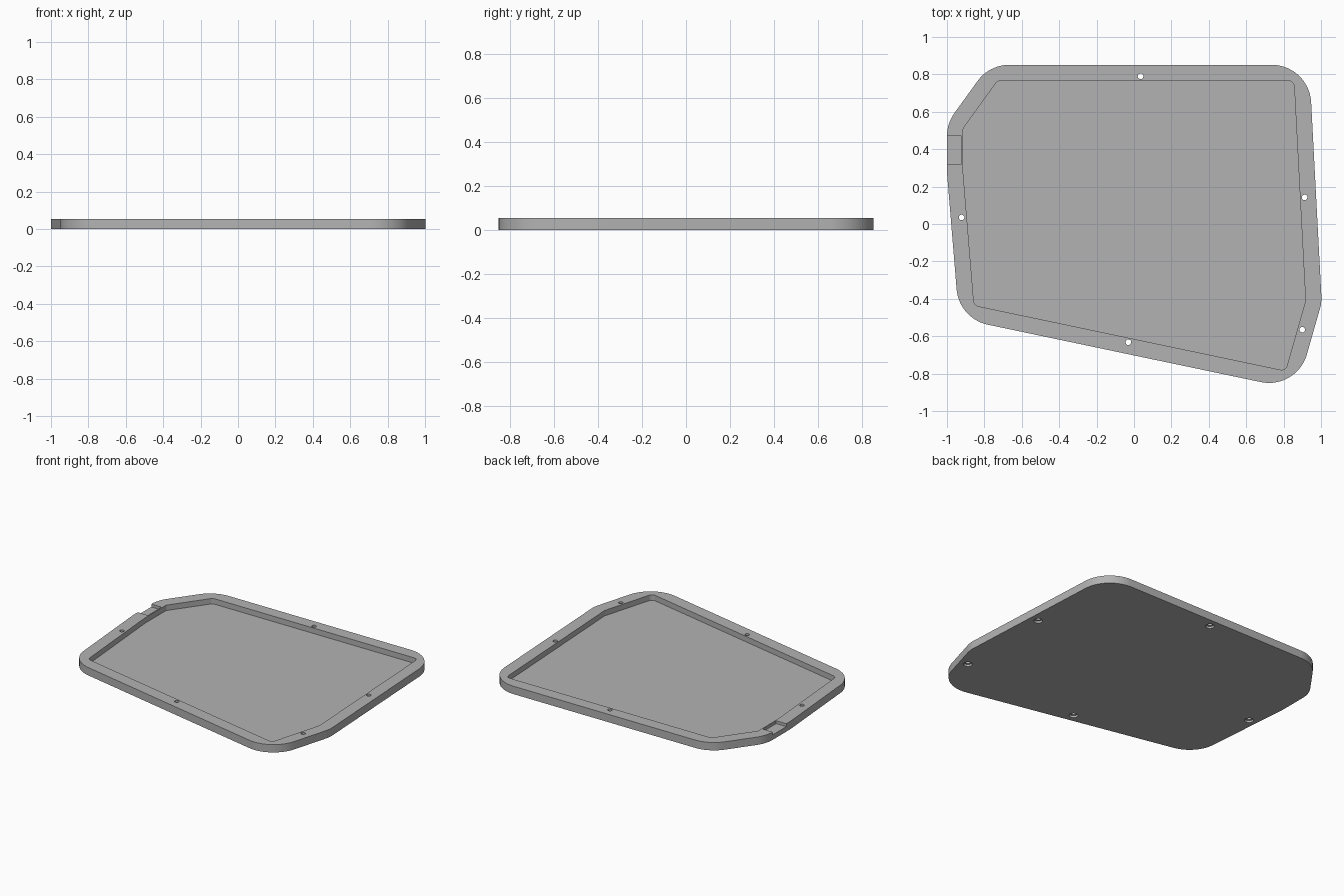
import bpy
import bmesh
from math import tan
from mathutils import Vector

if "Cube" in bpy.data.objects:
    bpy.data.objects.remove(bpy.data.objects["Cube"])

HEIGHT = 0.055
FLOOR = 0.017
RIM = 0.086

grey = bpy.data.materials.new("plain grey")
grey.use_nodes = True
grey.diffuse_color = (0.45, 0.45, 0.45, 1)
grey.node_tree.nodes["Principled BSDF"].inputs["Base Color"].default_value = grey.diffuse_color


def offset(points, distance):
    """Move every edge of a clockwise polygon outwards."""
    result = []
    for i, p in enumerate(points):
        a = (p - points[i - 1]).normalized()
        b = (points[(i + 1) % len(points)] - p).normalized()
        na, nb = Vector((-a.y, a.x)), Vector((-b.y, b.x))
        result.append(p + (na + nb) * distance / (1 + na.dot(nb)))
    return result


def fillet(points, radius, steps):
    """Replace every corner with a circular arc."""
    result = []
    for i, p in enumerate(points):
        a = (points[i - 1] - p).normalized()
        b = (points[(i + 1) % len(points)] - p).normalized()
        half = a.angle(b) / 2
        start = p + a * radius / tan(half)
        end = p + b * radius / tan(half)
        centre = p + (a + b).normalized() * (start - p).length / a.dot((a + b).normalized())
        for k in range(steps + 1):
            ray = (start - centre).lerp(end - centre, k / steps).normalized()
            result.append(centre + ray * radius)
    return result


def prism(name, outline, bottom, top):
    bm = bmesh.new()
    face = bm.faces.new([bm.verts.new((p.x, p.y, bottom)) for p in outline])
    new = bmesh.ops.extrude_face_region(bm, geom=[face])["geom"]
    bmesh.ops.translate(bm, vec=(0, 0, top - bottom),
                        verts=[v for v in new if isinstance(v, bmesh.types.BMVert)])
    bmesh.ops.recalc_face_normals(bm, faces=bm.faces)
    mesh = bpy.data.meshes.new(name)
    bm.to_mesh(mesh)
    bm.free()
    mesh.materials.append(grey)
    obj = bpy.data.objects.new(name, mesh)
    bpy.context.collection.objects.link(obj)
    return obj


def square(x, y, r):
    return [Vector((x + a * r, y + b * r)) for a, b in ((-1, -1), (-1, 1), (1, 1), (1, -1))]


def cut(target, cutter):
    cutter.hide_render = True
    mod = target.modifiers.new("cut", 'BOOLEAN')
    mod.operation = 'DIFFERENCE'
    mod.solver = 'EXACT'
    mod.object = cutter
    bpy.context.view_layer.objects.active = target
    bpy.ops.object.modifier_apply(modifier=mod.name)
    bpy.data.objects.remove(cutter)


# Tray body, with its rim following the inner outline
inner = [Vector(p) for p in ((-0.73, 0.765), (0.855, 0.765), (0.917, -0.41), (0.81, -0.785),
                             (-0.855, -0.435), (-0.914, 0.28), (-0.914, 0.51))]
tray = prism("tray", fillet(offset(inner, RIM), 0.21, 12), 0, HEIGHT)
cut(tray, prism("recess_cutter", fillet(inner, 0.03, 6), FLOOR, 0.1))

# Shallow notch in the right-hand rim
notch = [Vector(p) for p in ((-1.1, 0.32), (-1.1, 0.47), (-0.922, 0.47), (-0.922, 0.32))]
cut(tray, prism("notch_cutter", notch, HEIGHT - 0.02, 0.1))

# Screw holes, widened underneath
for x, y in ((0.035, 0.79), (0.912, 0.142), (0.9, -0.565), (-0.03, -0.632), (-0.922, 0.035)):
    for r, bottom, top in ((0.015, -0.05, 0.1), (0.028, -0.05, 0.014)):
        cut(tray, prism("hole_cutter", fillet(square(x, y, r), r * 0.999, 6), bottom, top))

# Smooth rounded corners, sharp edges
bpy.ops.object.select_all(action='DESELECT')
tray.select_set(True)
bpy.context.view_layer.objects.active = tray
bpy.ops.object.shade_smooth_by_angle(angle=0.5)
